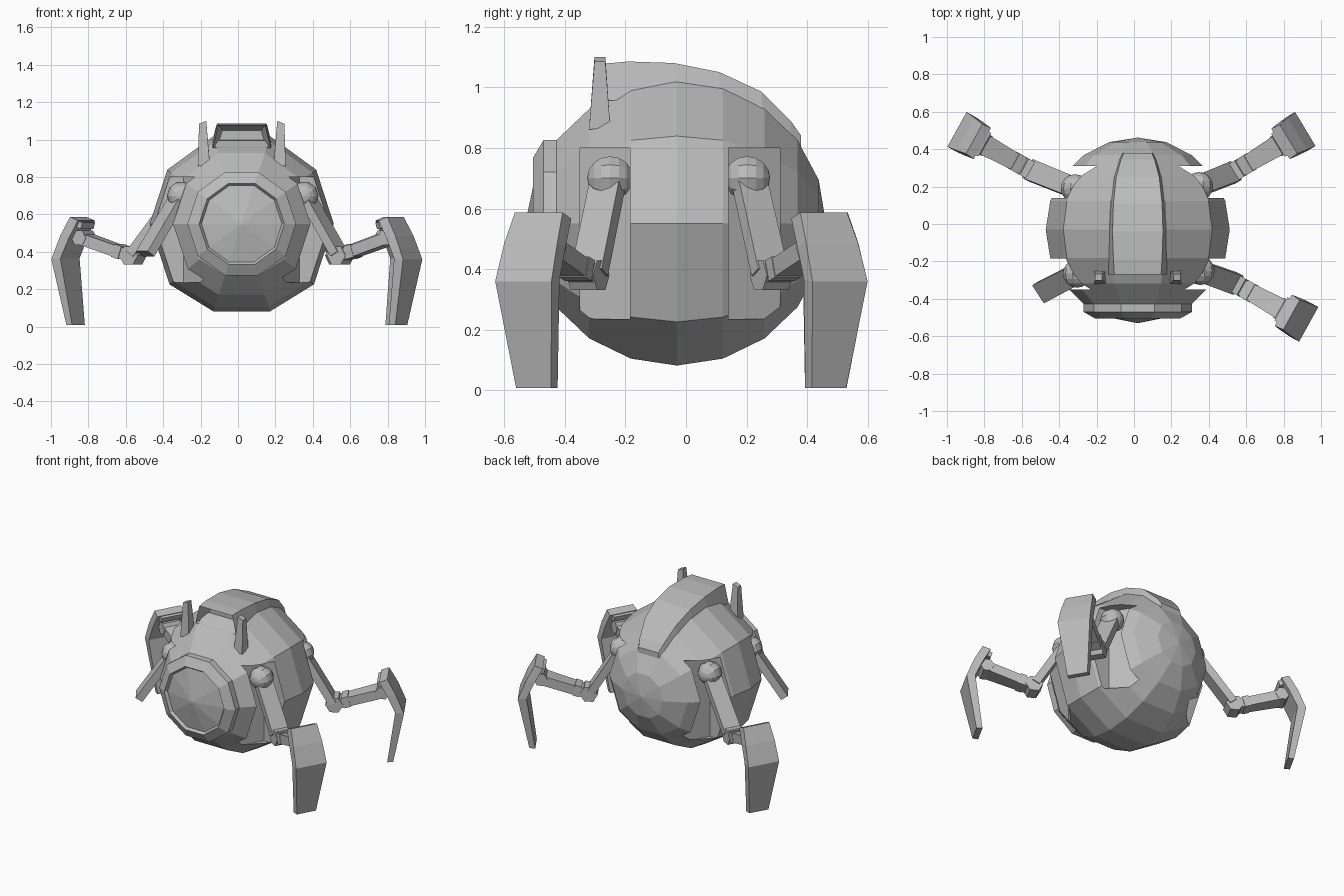
import bpy, bmesh, math
from mathutils import Vector, Matrix

if "Cube" in bpy.data.objects:
    bpy.data.objects.remove(bpy.data.objects["Cube"])

CENTRE = Vector((0.02, -0.03, 0.55))
RADIUS = 0.492

grey = bpy.data.materials.new("plain_grey")
grey.diffuse_color = (0.5, 0.5, 0.5, 1)
grey.use_nodes = True
grey.node_tree.nodes["Principled BSDF"].inputs["Base Color"].default_value = grey.diffuse_color


def finish(name, bm):
    bmesh.ops.recalc_face_normals(bm, faces=bm.faces[:])
    me = bpy.data.meshes.new(name)
    bm.to_mesh(me)
    bm.free()
    me.materials.append(grey)
    ob = bpy.data.objects.new(name, me)
    bpy.context.collection.objects.link(ob)
    return ob


def loft(name, rings, inset=None):
    """Skin a list of equal point rings, with capped ends; inset hollows the first cap."""
    bm = bmesh.new()
    vs = [[bm.verts.new(p) for p in ring] for ring in rings]
    n = len(vs[0])
    for a, b in zip(vs, vs[1:]):
        for i in range(n):
            j = (i + 1) % n
            bm.faces.new((a[i], a[j], b[j], b[i]))
    first = bm.faces.new(vs[0])
    bm.faces.new(vs[-1])
    bmesh.ops.recalc_face_normals(bm, faces=bm.faces[:])
    if inset:
        bmesh.ops.inset_region(bm, faces=[first], thickness=inset[0])
        for v in first.verts:
            v.co.y += inset[1]
    return finish(name, bm)


def sphere(name, centre, radius, u, v, widen_low=False):
    """Faceted ball with its poles on the y axis and a flat facet at the bottom."""
    bm = bmesh.new()
    bmesh.ops.create_uvsphere(bm, u_segments=u, v_segments=v, radius=radius,
                              matrix=Matrix.Rotation(math.pi / 2, 4, 'X')
                              @ Matrix.Rotation(math.pi / u, 4, 'Z'))
    for p in bm.verts:
        # Lower flank corners sit a little further down
        if widen_low and p.co.z < -0.01 and abs(p.co.z / max(abs(p.co.x), 1e-6) + 0.7265) < 0.05:
            p.co.z *= 1.12
            p.co.x *= 0.97
        p.co += centre
    return finish(name, bm)


class Leg:
    """Places points by reach r, sideways offset t and height z along one leg."""

    def __init__(self, tag, degrees, extra, hip):
        a = math.radians(degrees)
        self.tag, self.extra, self.hip = tag, extra, hip
        self.out = Vector((math.cos(a), math.sin(a), 0))
        self.side = Vector((-math.sin(a), math.cos(a), 0))

    def at(self, r, t, z):
        base = Vector((CENTRE.x, CENTRE.y, z))
        return base + self.out * r + self.side * t

    def bar(self, name, p, q, w0, w1, thick, shift=0):
        d = Vector((q[0] - p[0], q[1] - p[1])).normalized()
        n = Vector((-d.y, d.x)) * thick / 2
        rings = []
        for (r, z), w, o in ((p, w0, shift), (q, w1, 0)):
            rings.append([self.at(r + s * n.x, o + t * w / 2, z + s * n.y)
                          for s, t in ((-1, -1), (-1, 1), (1, 1), (1, -1))])
        return loft(self.tag + name, rings)

    def knuckle(self, name, r, z, radius, length, sides=6):
        rings = []
        for t in (-length / 2, length / 2):
            rings.append([self.at(r + radius * math.cos(k * 2 * math.pi / sides), t,
                                  z + radius * math.sin(k * 2 * math.pi / sides))
                          for k in range(sides)])
        return loft(self.tag + name, rings)


legs = [Leg("rear_right_", 31, 0, 0.03), Leg("front_right_", -29, 0, -0.03),
        Leg("rear_left_", 151, 0.06, -0.03), Leg("front_left_", 213, 0.02, 0.02)]

# Ball body with four leg recesses, each between two upright planes
body = sphere("body", CENTRE, RADIUS, 10, 10, True)
for leg in legs:
    ys = (0.14, 0.31) if leg.out.y > 0 else (-0.185, -0.35)
    sx = 1 if leg.out.x > 0 else -1
    rings = []
    for z in (0.235, 0.80):
        inner = [(CENTRE.x + (0.345 - leg.out.y * (y - CENTRE.y)) / leg.out.x, y, z) for y in ys]
        rings.append(inner + [(CENTRE.x + sx * 0.8, y, z) for y in reversed(ys)])
    cutter = loft("recess_cutter", rings)
    cutter.hide_render = True
    mod = body.modifiers.new("recess", 'BOOLEAN')
    mod.operation, mod.solver, mod.object = 'DIFFERENCE', 'EXACT', cutter
    bpy.context.view_layer.objects.active = body
    bpy.ops.object.modifier_apply(modifier=mod.name)
    bpy.data.objects.remove(cutter)

# Round front rim with its shallow cone
profile = [(0.26, -0.39), (0.29, -0.42), (0.29, -0.47), (0.228, -0.505),
           (0.215, -0.487), (0.003, -0.53)]
loft("front_rim", [[Vector((CENTRE.x + r * math.cos(k * math.pi / 5), y,
                            CENTRE.z + r * math.sin(k * math.pi / 5))) for k in range(10)]
                   for r, y in profile])

# Top hood: y, top height, top half width, base half width, base height
stations = [(-0.27, 1.078, 0.125, 0.155, 0.955), (-0.19, 1.085, 0.13, 0.16, 0.96),
            (-0.04, 1.08, 0.135, 0.16, 0.98), (0.11, 1.05, 0.13, 0.155, 0.95),
            (0.25, 0.985, 0.115, 0.14, 0.87), (0.345, 0.89, 0.09, 0.105, 0.80),
            (0.38, 0.84, 0.075, 0.085, 0.78)]
loft("top_hood", [[(CENTRE.x - b, y, zb), (CENTRE.x + b, y, zb),
                   (CENTRE.x + w, y, z), (CENTRE.x - w, y, z)]
                  for y, z, w, b, zb in stations], inset=(0.036, 0.1))

# Pair of tapered antennas
for tag, s in (("left", -1), ("right", 1)):
    x = CENTRE.x
    loft(tag + "_antenna",
         [[(x + s * 0.17, -0.32, 0.86), (x + s * 0.235, -0.32, 0.86),
           (x + s * 0.235, -0.25, 0.87), (x + s * 0.17, -0.25, 0.87)],
          [(x + s * 0.19, -0.302, 1.1), (x + s * 0.228, -0.302, 1.085),
           (x + s * 0.228, -0.266, 1.085), (x + s * 0.19, -0.266, 1.1)]])

# Legs; the front left one ends after its upper part
for leg in legs:
    e = leg.extra
    sphere(leg.tag + "shoulder", leg.at(0.40, leg.hip, 0.70), 0.076, 10, 8)
    leg.bar("upper_leg", (0.41, 0.70), (0.595 + e, 0.39), 0.11, 0.115, 0.05, leg.hip)
    if leg.tag == "front_left_":
        continue
    leg.knuckle("elbow", 0.605 + e, 0.38, 0.056, 0.10)
    leg.bar("forearm", (0.60 + e, 0.375), (0.91 + e, 0.473), 0.085, 0.115, 0.062)
    leg.bar("forearm_cuff", (0.66 + e, 0.395), (0.70 + e, 0.408), 0.10, 0.10, 0.072)
    leg.knuckle("ankle", 0.905 + e, 0.475, 0.045, 0.12)
    # Bent foot blade: outer r, z, inner r, z, outer and inner half widths
    blade = [(0.94, 0.587, 0.89, 0.567, 0.09, 0.095), (0.995, 0.485, 0.94, 0.475, 0.10, 0.102),
             (1.045, 0.36, 0.99, 0.365, 0.106, 0.106), (0.975, 0.008, 0.938, 0.008, 0.066, 0.07)]
    loft(leg.tag + "foot", [[leg.at(ro + e, -wo, zo), leg.at(ro + e, wo, zo),
                             leg.at(ri + e, wi, zi), leg.at(ri + e, -wi, zi)]
                            for ro, zo, ri, zi, wo, wi in blade])
    # Hooked lip joining the blade to the ankle
    leg.bar("foot_lip", (0.88 + e, 0.54), (0.945 + e, 0.56), 0.14, 0.17, 0.035)
